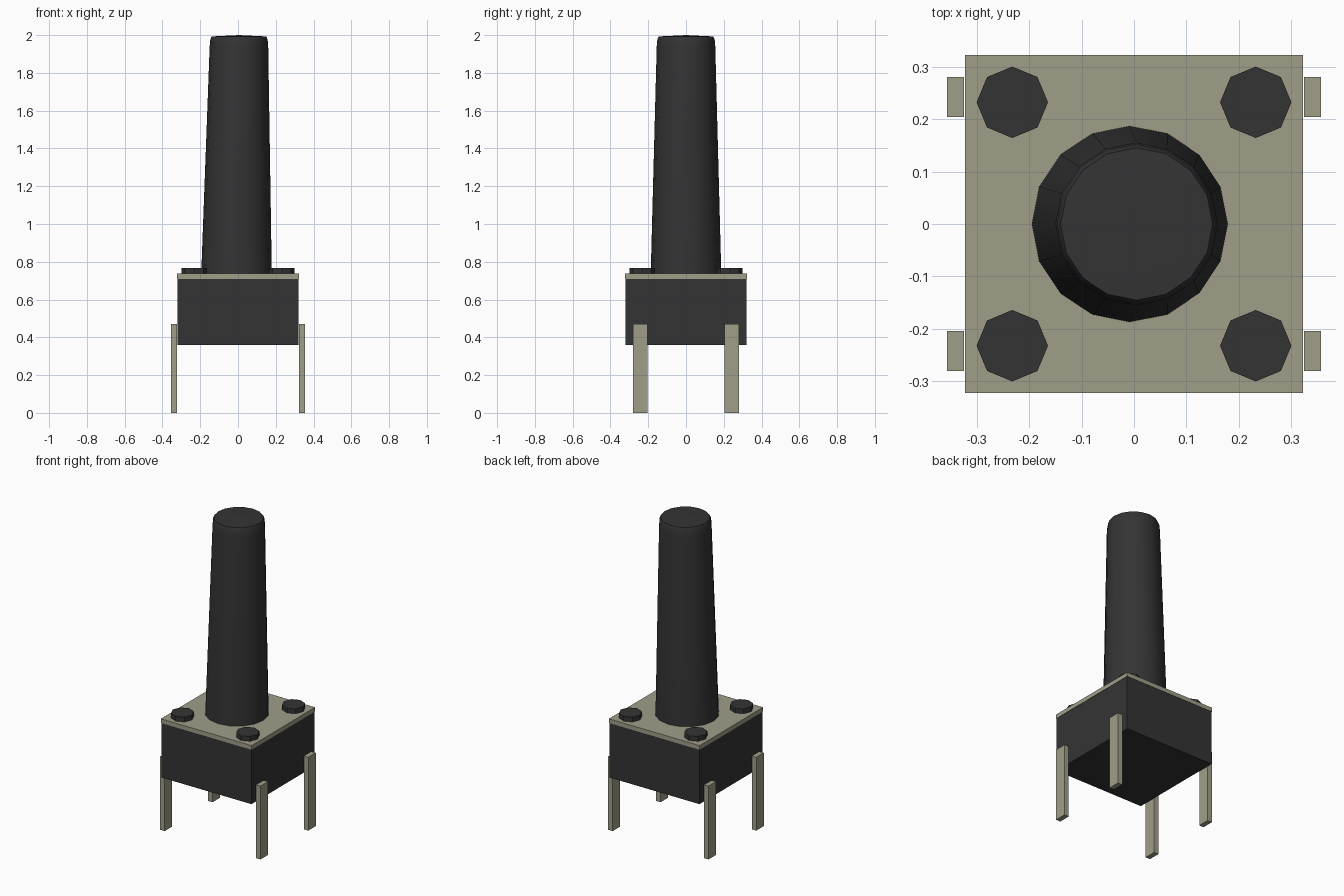
import bpy, bmesh, math

if "Cube" in bpy.data.objects:
    bpy.data.objects.remove(bpy.data.objects["Cube"])


def material(name, rgb):
    m = bpy.data.materials.new(name)
    m.use_nodes = True
    color = (*rgb, 1)
    m.diffuse_color = color
    m.node_tree.nodes["Principled BSDF"].inputs["Base Color"].default_value = color
    return m


black = material("black plastic", (0.034, 0.034, 0.034))
metal = material("dull beige metal", (0.35, 0.337, 0.246))


def finish(name, bm, mat):
    bmesh.ops.recalc_face_normals(bm, faces=bm.faces)
    mesh = bpy.data.meshes.new(name)
    bm.to_mesh(mesh)
    bm.free()
    mesh.materials.append(mat)
    obj = bpy.data.objects.new(name, mesh)
    bpy.context.collection.objects.link(obj)
    return obj


def box(name, low, high, mat):
    bm = bmesh.new()
    bmesh.ops.create_cube(bm, size=1)
    for v in bm.verts:
        v.co = [h if c > 0 else l for c, l, h in zip(v.co, low, high)]
    return finish(name, bm, mat)


def lathe(name, rings, sides, mat, center=(0, 0), tip=None):
    """Stack of rings given as (x offset, radius, height), capped at both ends."""
    bm = bmesh.new()
    loops = []
    for dx, r, z in rings:
        angles = [math.tau * i / sides for i in range(sides)]
        loops.append([bm.verts.new((center[0] + dx + r * math.cos(a),
                                    center[1] + r * math.sin(a), z)) for a in angles])
    for a, b in zip(loops, loops[1:]):
        for i in range(sides):
            j = (i + 1) % sides
            bm.faces.new((a[i], a[j], b[j], b[i]))
    bm.faces.new(loops[0][::-1])
    if tip:
        top = bm.verts.new(tip)
        for i in range(sides):
            bm.faces.new((loops[-1][i], loops[-1][(i + 1) % sides], top))
    else:
        bm.faces.new(loops[-1])
    return finish(name, bm, mat)


# Housing and metal cover
box("housing", (-0.32, -0.32, 0.36), (0.32, 0.32, 0.71), black)
box("cover_plate", (-0.322, -0.322, 0.71), (0.322, 0.322, 0.737), metal)

# Tapered, slightly leaning button stem with a softened rim
stem = lathe("button_stem",
             [(-0.008, 0.187, 0.73), (0.005, 0.155, 1.94),
              (0.005, 0.152, 1.975), (0.005, 0.145, 1.993)],
             16, black, tip=(0.005, 0, 2.0))
bpy.ops.object.select_all(action="DESELECT")
stem.select_set(True)
bpy.context.view_layer.objects.active = stem
bpy.ops.object.shade_smooth_by_angle(angle=math.radians(35))

# Corner rivets and pins
for sx, side in ((1, "left"), (-1, "right")):
    for sy, end in ((-1, "front"), (1, "back")):
        lathe(f"rivet_{end}_{side}", [(0, 0.068, 0.73), (0, 0.068, 0.768)], 8, black,
              center=(sx * 0.232, sy * 0.232))
        xs = sorted((sx * 0.324, sx * 0.356))
        ys = sorted((sy * 0.204, sy * 0.28))
        box(f"pin_{end}_{side}", (xs[0], ys[0], 0), (xs[1], ys[1], 0.47), metal)
